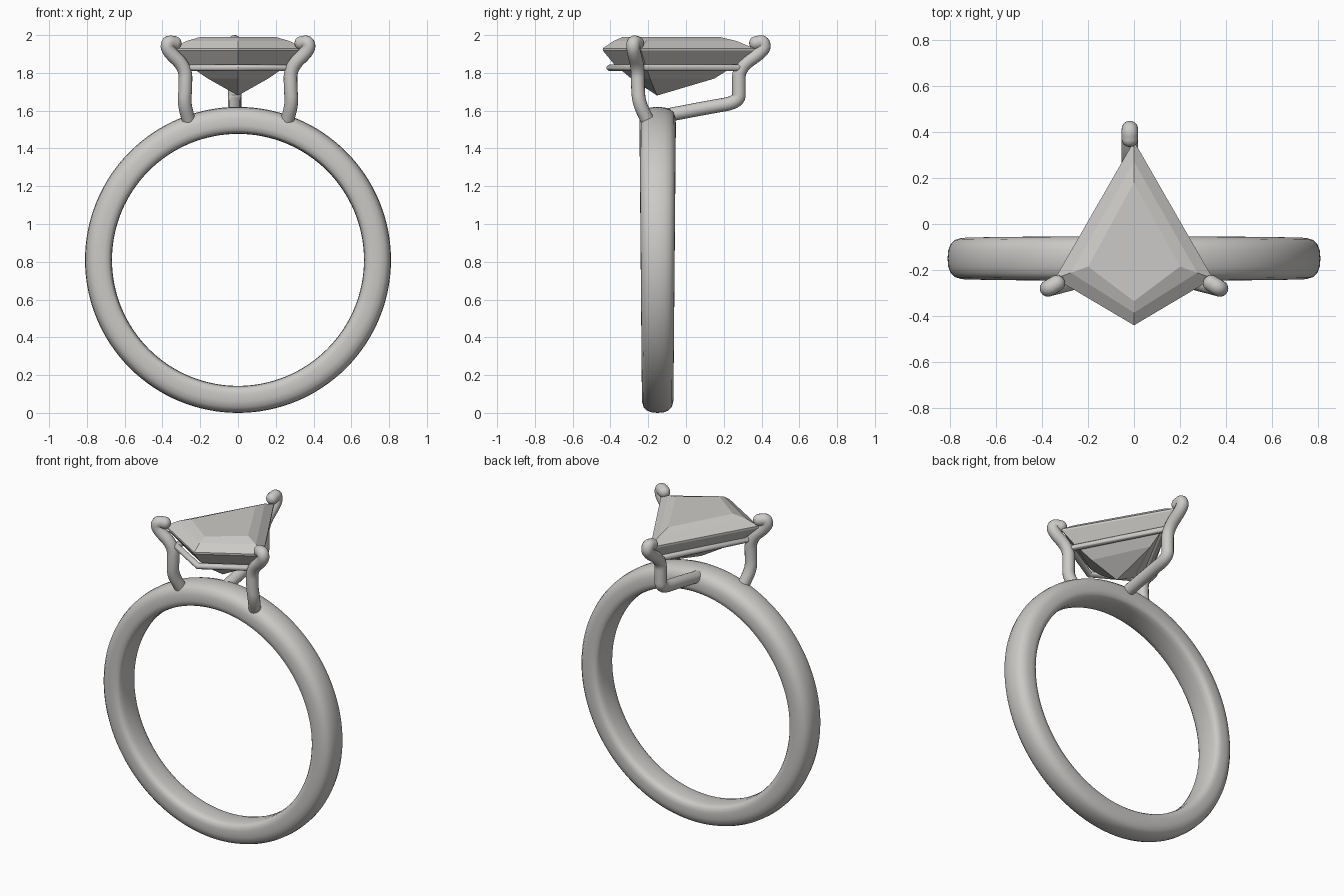
import bpy, bmesh, math
from mathutils import Vector

cube = bpy.data.objects.get("Cube")
if cube:
    bpy.data.objects.remove(cube)

metal = bpy.data.materials.new("light_grey")
metal.use_nodes = True
colour = (0.6, 0.59, 0.57, 1)
metal.diffuse_color = colour
metal.node_tree.nodes["Principled BSDF"].inputs["Base Color"].default_value = colour


def finish(name, bm, smooth_angle=None):
    """Turn a bmesh into a named, coloured object."""
    bmesh.ops.recalc_face_normals(bm, faces=bm.faces)
    mesh = bpy.data.meshes.new(name)
    bm.to_mesh(mesh)
    bm.free()
    mesh.materials.append(metal)
    obj = bpy.data.objects.new(name, mesh)
    bpy.context.collection.objects.link(obj)
    if smooth_angle:
        bpy.ops.object.select_all(action='DESELECT')
        obj.select_set(True)
        bpy.context.view_layer.objects.active = obj
        bpy.ops.object.shade_smooth_by_angle(angle=math.radians(smooth_angle))
    return obj


def bridge(bm, a, b):
    n = len(a)
    for i in range(n):
        j = (i + 1) % n
        bm.faces.new((a[i], a[j], b[j], b[i]))


def round_corners(pts, passes=3):
    """Corner cutting that keeps both end points."""
    for _ in range(passes):
        out = [pts[0]]
        for a, b in zip(pts, pts[1:]):
            out += [a.lerp(b, 0.25), a.lerp(b, 0.75)]
        pts = out + [pts[-1]]
    return pts


def tube(name, pts, radius, closed=False, sides=16):
    """Sweep a circle along a path, mitred at corners, with ball ends when open."""
    bm = bmesh.new()
    n = len(pts)
    rings = []
    normal = None
    for i, p in enumerate(pts):
        before = pts[i - 1] if closed or i else p
        after = pts[(i + 1) % n] if closed or i < n - 1 else p
        d1 = (p - before).normalized() if before != p else (after - p).normalized()
        d2 = (after - p).normalized() if after != p else d1
        t = (d1 + d2).normalized()
        if normal is None or closed:
            normal = Vector((0, 0, 1)) if closed else t.orthogonal()
        normal = (normal - t * normal.dot(t)).normalized()
        side = t.cross(normal)
        stretch = 1 / max(0.5, t.dot(d1)) if closed else 1
        rings.append([bm.verts.new(p + radius * (normal * math.cos(a) + side * stretch * math.sin(a)))
                      for a in (math.tau * k / sides for k in range(sides))])
    for a, b in zip(rings, rings[1:]):
        bridge(bm, a, b)
    if closed:
        bridge(bm, rings[-1], rings[0])
    else:
        for p in (pts[0], pts[-1]):
            ball = bmesh.ops.create_uvsphere(bm, u_segments=16, v_segments=10, radius=radius)
            bmesh.ops.translate(bm, verts=ball["verts"], vec=p)
    return finish(name, bm, 50)


# Band: rounded profile spun about the finger axis, slightly wider at the top
half = [(0.81, 0), (0.807, 0.035), (0.797, 0.062), (0.78, 0.08), (0.75, 0.089),
        (0.71, 0.09), (0.685, 0.085), (0.675, 0.072), (0.669, 0.045), (0.667, 0)]
profile = half + [(r, -w) for r, w in reversed(half[1:-1])]
bm = bmesh.new()
rings = []
segments = 128
for i in range(segments):
    a = math.tau * i / segments
    widen = 1 + 0.07 * math.cos(a)
    rings.append([bm.verts.new((r * math.sin(a), -0.15 + w * widen, 0.81 + r * math.cos(a)))
                  for r, w in profile])
for i in range(segments):
    bridge(bm, rings[i - 1], rings[i])
finish("band", bm, 50)

# Stone: step-cut kite, each level given as front y, side x, side y, back y, z
levels = [(-0.335, 0.20, -0.185, 0.18, 1.99),
          (-0.385, 0.275, -0.212, 0.27, 1.968),
          (-0.44, 0.343, -0.237, 0.36, 1.93),
          (-0.44, 0.343, -0.237, 0.36, 1.918),
          (-0.38, 0.27, -0.215, 0.27, 1.845),
          (-0.29, 0.16, -0.19, 0.15, 1.77)]
bm = bmesh.new()
rings = [[bm.verts.new(v) for v in ((0, f, z), (x, y, z), (0, b, z), (-x, y, z))]
         for f, x, y, b, z in levels]
bm.faces.new(rings[0])
for a, b in zip(rings, rings[1:]):
    bridge(bm, a, b)
culet = bm.verts.new((0, -0.153, 1.68))
for i in range(4):
    bm.faces.new((rings[-1][i - 1], rings[-1][i], culet))
finish("stone", bm)

# Kite-shaped rail under the stone
rail = [(0, -0.4, 1.827), (0.275, -0.24, 1.827), (0, 0.28, 1.827), (-0.275, -0.24, 1.827)]
tube("gallery_rail", [Vector(p) for p in rail], 0.018, closed=True)

# Side prongs, mirrored left and right
prong = [(0.262, -0.205, 1.55), (0.285, -0.248, 1.64), (0.278, -0.255, 1.72),
         (0.278, -0.255, 1.83), (0.375, -0.28, 1.92), (0.372, -0.28, 1.965), (0.335, -0.258, 1.958)]
for name, s in (("left_prong", 1), ("right_prong", -1)):
    tube(name, round_corners([Vector((s * x, y, z)) for x, y, z in prong]), 0.036)

# Back prong with its arm reaching out from the band
arm = [(-0.12, 1.572), (0.12, 1.618), (0.28, 1.645), (0.28, 1.72),
       (0.28, 1.83), (0.415, 1.92), (0.41, 1.968), (0.37, 1.958)]
tube("back_prong", round_corners([Vector((-0.018, y, z)) for y, z in arm]), 0.036)
